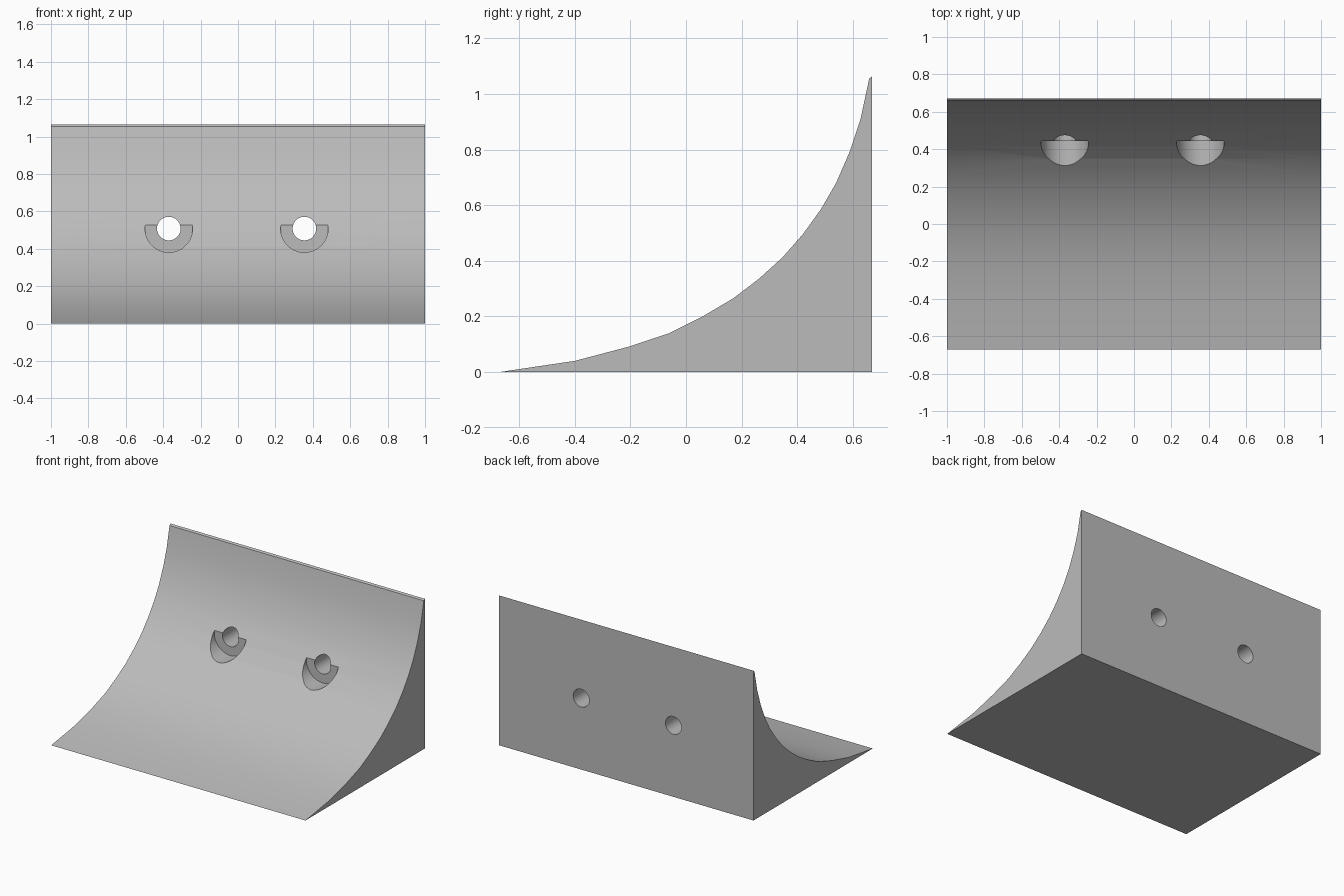
import bpy
import bmesh
import math

cube = bpy.data.objects.get("Cube")
if cube:
    bpy.data.objects.remove(cube, do_unlink=True)

# Single grey material
grey = bpy.data.materials.new("plain_grey")
grey.use_nodes = True
colour = (0.5, 0.5, 0.5, 1)
grey.diffuse_color = colour
grey.node_tree.nodes["Principled BSDF"].inputs["Base Color"].default_value = colour


def add_object(name, bm):
    bmesh.ops.recalc_face_normals(bm, faces=bm.faces)
    mesh = bpy.data.meshes.new(name)
    bm.to_mesh(mesh)
    bm.free()
    mesh.materials.append(grey)
    obj = bpy.data.objects.new(name, mesh)
    bpy.context.collection.objects.link(obj)
    return obj


def bore(name, x, radius, y_start, y_end):
    """Horizontal cylinder along y, used as a cutter."""
    bpy.ops.mesh.primitive_cylinder_add(
        vertices=64, radius=radius, depth=y_end - y_start,
        location=(x, (y_start + y_end) / 2, 0.508),
        rotation=(math.pi / 2, 0, 0))
    obj = bpy.context.object
    obj.name = name
    obj.data.materials.append(grey)
    obj.hide_render = True
    return obj


# Concave fillet block: side profile (y, z) extruded along x
profile = [(-0.67, 0), (-0.4, 0.04), (-0.21, 0.09), (-0.06, 0.14), (0.06, 0.2),
           (0.17, 0.265), (0.262, 0.335), (0.347, 0.412), (0.42, 0.495),
           (0.485, 0.585), (0.54, 0.68), (0.59, 0.795), (0.628, 0.91),
           (0.659, 1.055), (0.67, 1.065), (0.67, 0)]
bm = bmesh.new()
side = bm.faces.new([bm.verts.new((-1, y, z)) for y, z in profile])
ext = bmesh.ops.extrude_face_region(bm, geom=[side])
bmesh.ops.translate(bm, vec=(2, 0, 0),
                    verts=[e for e in ext["geom"] if isinstance(e, bmesh.types.BMVert)])
block = add_object("curved_block", bm)

# Two through holes, each with a flat-bottomed counterbore
cutters = []
for label, x in (("right", -0.37), ("left", 0.355)):
    cutters.append(bore(label + "_counterbore_cutter", x, 0.127, -0.9, 0.443))
    cutters.append(bore(label + "_hole_cutter", x, 0.063, -0.9, 0.9))

bpy.ops.object.select_all(action="DESELECT")
block.select_set(True)
bpy.context.view_layer.objects.active = block
for cutter in cutters:
    mod = block.modifiers.new(cutter.name, "BOOLEAN")
    mod.operation = "DIFFERENCE"
    mod.solver = "EXACT"
    mod.object = cutter
    bpy.ops.object.modifier_apply(modifier=mod.name)
    bpy.data.objects.remove(cutter, do_unlink=True)

bpy.ops.object.shade_smooth_by_angle(angle=math.radians(30))
